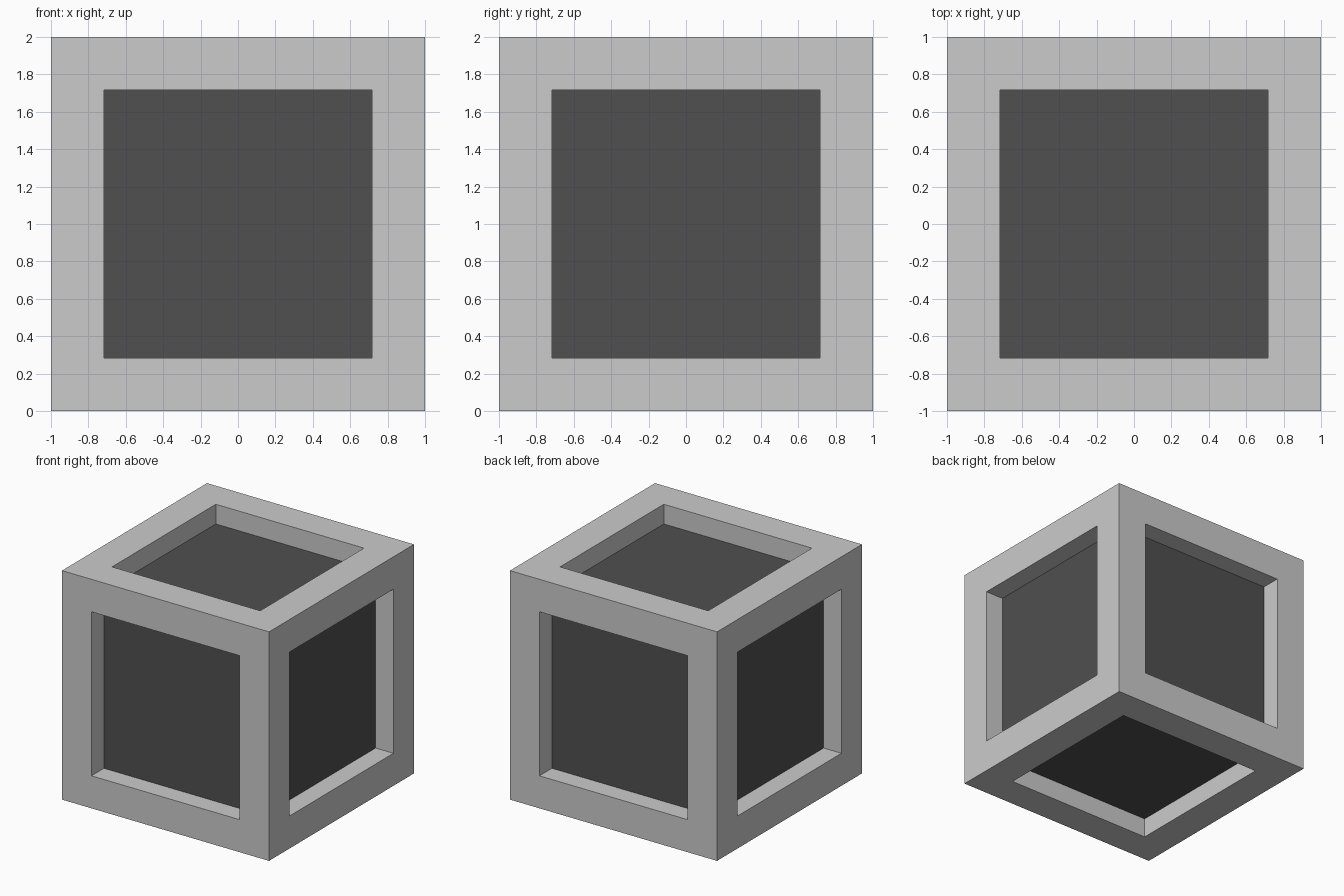
import bpy, bmesh
from mathutils import Matrix

if "Cube" in bpy.data.objects:
    bpy.data.objects.remove(bpy.data.objects["Cube"])

BORDER = 0.284   # width of the frame bars
DEPTH = 0.172    # how far the panels sit back


def add_object(name, bm):
    mesh = bpy.data.meshes.new(name)
    bm.to_mesh(mesh)
    bm.free()
    obj = bpy.data.objects.new(name, mesh)
    bpy.context.collection.objects.link(obj)
    return obj


def cube(size):
    bm = bmesh.new()
    bmesh.ops.create_cube(bm, size=size, matrix=Matrix.Translation((0, 0, 1)))
    return bm


# Outer frame: every face gets a square opening with straight inner walls
bm = cube(2)
bm.normal_update()
sides = bm.faces[:]
bmesh.ops.inset_individual(bm, faces=sides, thickness=BORDER, use_even_offset=True)
bm.normal_update()
bmesh.ops.inset_individual(bm, faces=sides, thickness=0, depth=-DEPTH)
bmesh.ops.delete(bm, geom=sides, context='FACES_ONLY')
add_object("frame", bm)

# Dark core: its six faces show as the recessed panels
core = add_object("panel_core", cube(2 - 2 * DEPTH))
dark = bpy.data.materials.new("dark_panel")
dark.diffuse_color = (0.08, 0.08, 0.08, 1)
dark.use_nodes = True
dark.node_tree.nodes["Principled BSDF"].inputs["Base Color"].default_value = dark.diffuse_color
core.data.materials.append(dark)
